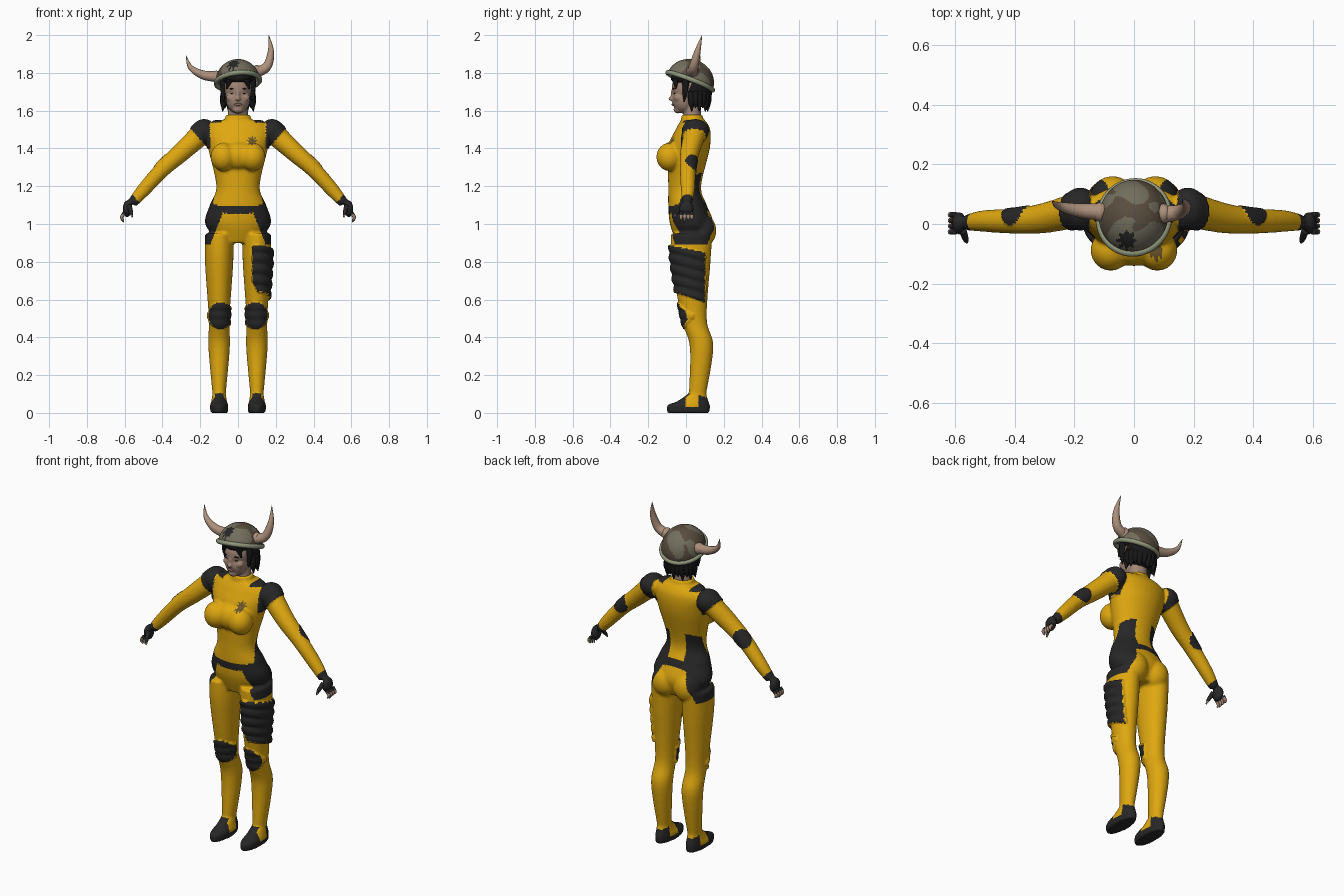
import bpy, bmesh, math
from mathutils import Matrix, Vector, noise

if "Cube" in bpy.data.objects:
    bpy.data.objects.remove(bpy.data.objects["Cube"])


def material(name, *rgb):
    m = bpy.data.materials.new(name)
    m.use_nodes = True
    m.diffuse_color = (*rgb, 1)
    m.node_tree.nodes["Principled BSDF"].inputs["Base Color"].default_value = (*rgb, 1)
    return m


yellow = material("suit yellow", .74, .39, .005)
black = material("pad black", .02, .02, .02)
skin = material("skin", .36, .24, .18)
hair_black = material("hair black", .008, .008, .008)
horn_tan = material("horn tan", .42, .28, .2)
olive = material("helmet olive grey", .17, .155, .11)
brown = material("helmet brown", .1, .075, .05)
sage = material("rim sage", .28, .31, .2)
lip_red = material("lips", .24, .13, .1)
badge_brown = material("badge brown", .16, .1, .025)


def smooth_rows(rows, steps=6):
    """Rounded interpolation through a few rows of four values."""
    rows = [Vector(row) for row in rows]
    padded = [rows[0], *rows, rows[-1]]
    result = []
    for a, b, c, d in zip(padded, padded[1:], padded[2:], padded[3:]):
        for step in range(steps):
            t = step / steps
            result.append(b + ((c - a) * t + (2 * a - 5 * b + 4 * c - d) * t ** 2
                               + (3 * b - a - 3 * c + d) * t ** 3) / 2)
    return result + [rows[-1]]


def bridge(bm, rings):
    """Join rings of equal count and cap both ends."""
    rings = [[bm.verts.new(point) for point in ring] for ring in rings]
    for lower, upper in zip(rings, rings[1:]):
        for i in range(len(lower)):
            bm.faces.new((lower[i - 1], lower[i], upper[i], upper[i - 1]))
    bm.faces.new(rings[0])
    bm.faces.new(rings[-1])


def circle(count):
    turns = [math.tau * i / count for i in range(count)]
    return [(math.cos(turn), math.sin(turn)) for turn in turns]


def stack(bm, x, rows):
    """Level ellipses, each row: height, half width, front y, back y."""
    bridge(bm, [[(x + half * c, (front + back + (back - front) * s) / 2, z) for c, s in circle(32)]
                for z, half, front, back in smooth_rows(rows)])


def tube(bm, *path):
    """Round tube, each entry: x, y, z, radius."""
    path = smooth_rows(path)
    rings = []
    for i, entry in enumerate(path):
        along = (path[min(i + 1, len(path) - 1)] - path[max(i - 1, 0)]).xyz.normalized()
        across = Vector((0, 1, 0)).cross(along).normalized()
        other = along.cross(across)
        radius = max(entry.w, .001)
        rings.append([entry.xyz + (across * c + other * s) * radius for c, s in circle(16)])
    bridge(bm, rings)


def ball(bm, centre, size):
    bmesh.ops.create_uvsphere(bm, u_segments=24, v_segments=16, radius=1,
                              matrix=Matrix.Translation(centre) @ Matrix.Diagonal((*size, 1)))


def mirror(bm):
    """Copy everything so far to the other side."""
    copy = bmesh.ops.duplicate(bm, geom=bm.verts[:] + bm.edges[:] + bm.faces[:])["geom"]
    for item in copy:
        if isinstance(item, bmesh.types.BMVert):
            item.co.x *= -1


def build(name, bm, materials, colour=None, voxel=None, lift=None):
    """Make the object, optionally fused into one skin, padded and coloured by rule."""
    bmesh.ops.recalc_face_normals(bm, faces=bm.faces[:])
    mesh = bpy.data.meshes.new(name)
    bm.to_mesh(mesh)
    bm.free()
    ob = bpy.data.objects.new(name, mesh)
    bpy.context.scene.collection.objects.link(ob)
    if voxel:
        fuse = ob.modifiers.new("fuse", "REMESH")
        fuse.mode, fuse.voxel_size = "VOXEL", voxel
        soften = ob.modifiers.new("soften", "SMOOTH")
        soften.factor, soften.iterations = .5, 8
        graph = bpy.context.evaluated_depsgraph_get()
        mesh = bpy.data.meshes.new_from_object(ob.evaluated_get(graph))
        ob.modifiers.clear()
        ob.data = mesh
    if lift:
        moves = [vertex.normal * lift(vertex.co) for vertex in mesh.vertices]
        for vertex, move in zip(mesh.vertices, moves):
            vertex.co += move
    mesh.materials.clear()
    for m in materials:
        mesh.materials.append(m)
    for face in mesh.polygons:
        face.use_smooth = True
        if colour:
            face.material_index = colour(face.center)


# Regions of the suit
def arm_distance(p):
    return .75 * abs(p.x) - .66 * p.z


def shoulder(p):
    side = abs(p.x)
    return p.z > 1.4 and side > .148 and arm_distance(p) < -.805 or p.z > 1.537 and side > .085


def elbow(p):
    return (Vector((abs(p.x), p.y, p.z)) - Vector((.4, .045, 1.32))).length < .053


def knee(p):
    return p.y < .04 and math.hypot(abs(p.x) - .092, .9 * (p.z - .515)) < .064


def thigh_pad(p):
    inner = .075 + max(0, .7 - p.z) / 2
    return inner < p.x < .25 and p.y < .1 and .62 - .35 * p.y < p.z < .87 - .2 * p.y


def belt(p):
    return abs(p.x) < .25 and 1.065 < p.z - p.y / 10 < 1.105


def hip(p):
    return .89 < p.z < 1.09 and .08 + (1.06 - p.z) * .4 < abs(p.x) < .25


def waist(p):
    return 1.07 < p.z < 1.24 + .4 * p.y and .05 < abs(p.x) < .25 and p.y > (p.z - 1.2) * .4


def shoe(p):
    side_stripe = 0 < p.y < .065 and p.z > .03 and abs(abs(p.x) - .1) > .024
    return p.z < .105 - .3 * max(0, p.y - .03) and not side_stripe


def glove(p):
    return abs(p.x) > .5 and arm_distance(p) > -.344


def jagged(x, z, radius):
    return math.hypot(x, z) < radius * (1 + .3 * math.cos(8 * math.atan2(z, x)))


def suit_colour(p):
    if p.y < 0 and jagged(p.x - .075, p.z - 1.44, .021):
        return 2
    return any(region(p) for region in (shoulder, elbow, knee, thigh_pad, belt, hip, waist, shoe, glove))


def suit_lift(p):
    if thigh_pad(p):
        return .007 + .009 * abs(math.sin((p.z + .3 * p.y) * math.pi / .055))
    if knee(p):
        return .006 + .004 * abs(math.sin(p.z * math.pi / .045))
    return .007 * (shoulder(p) and abs(p.x) > .148) + .004 * elbow(p)


# Suit: legs, shoes, arms and palms mirrored, then the torso, all fused
bm = bmesh.new()
stack(bm, .1, [(.95, .075, -.08, .14), (.8, .075, -.075, .13), (.5, .055, -.025, .11),
               (.35, .057, .02, .145), (.1, .035, .015, .107)])
stack(bm, .1, [(0, .046, -.1, .125), (.04, .048, -.1, .127), (.06, .042, -.05, .12), (.1, .035, .01, .107)])
tube(bm, (.18, .05, 1.49, .06), (.3, .02, 1.38, .051), (.4, .01, 1.29, .043),
     (.5, .01, 1.18, .037), (.56, .005, 1.11, .027))
ball(bm, (.587, .003, 1.08), (.024, .039, .045))
ball(bm, (.18, .05, 1.493), (.058, .066, .056))
ball(bm, (.078, -.088, 1.355), (.068, .069, .075))
ball(bm, (.072, .085, .965), (.078, .076, .088))
mirror(bm)
ball(bm, (0, -.075, 1.36), (.1, .066, .075))
stack(bm, 0, [(.9, .1, -.05, .11), (1, .174, -.085, .145), (1.1, .15, -.094, .11), (1.2, .115, -.094, .08),
              (1.4, .158, -.095, .126), (1.5, .172, -.055, .128), (1.55, .13, -.025, .1)])
stack(bm, 0, [(1.52, .075, -.03, .1), (1.578, .066, -.024, .088)])
build("suit", bm, [yellow, black, badge_brown], suit_colour, .007, suit_lift)

# Bare fingers and thumbs
bm = bmesh.new()
for finger in range(4):
    y = .019 * finger - .026
    tube(bm, (.6, y, 1.06, .01), (.616, y, 1.035, .009), (.605, y, 1.01 + .006 * abs(finger - 1), .003))
tube(bm, (.575, -.02, 1.095, .013), (.565, -.05, 1.06, .01), (.56, -.063, 1.036, .003))
mirror(bm)
build("fingers", bm, [skin, black], lambda p: p.z > 1.05)

# Head and neck
bm = bmesh.new()
ball(bm, (.038, -.04, 1.668), (.026, .025, .022))
mirror(bm)
stack(bm, 0, [(1.54, .055, -.015, .08), (1.66, .05, -.01, .08)])
for centre, size in {
    "skull": ((0, .02, 1.72), (.077, .096, .09)),
    "face": ((0, -.012, 1.658), (.064, .062, .072)),
    "chin": ((0, -.042, 1.606), (.03, .024, .021)),
    "nose bridge": ((0, -.069, 1.685), (.01, .013, .03)),
    "nose tip": ((0, -.078, 1.663), (.014, .017, .011)),
    "brow": ((0, -.054, 1.715), (.05, .018, .012)),
}.values():
    ball(bm, centre, size)
build("head", bm, [skin], voxel=.005)

bm = bmesh.new()
ball(bm, (0, -.069, 1.632), (.021, .007, .007))
build("lips", bm, [lip_red])

bm = bmesh.new()
ball(bm, (.031, -.064, 1.716), (.017, .008, .003))
ball(bm, (.03, -.06, 1.692), (.013, .005, .003))
mirror(bm)
build("brows_and_lashes", bm, [hair_black])

# Hair with sideburns, fringe and ragged ends
bm = bmesh.new()
tube(bm, (.075, 0, 1.77, .02), (.078, -.005, 1.7, .014), (.074, -.01, 1.645, .002))
tube(bm, (.045, -.055, 1.765, .02), (.06, -.055, 1.715, .003))
mirror(bm)
ball(bm, (0, .055, 1.705), (.087, .084, .09))
ball(bm, (0, .014, 1.772), (.088, .094, .042))
for lock in range(13):
    turn = math.pi * (lock / 10 - .1)
    c, s = math.cos(turn), .05 + .065 * math.sin(turn)
    tube(bm, (.07 * c, s, 1.7, .02), (.078 * c, s, 1.65, .019), (.086 * c, s, 1.595 + .02 * (lock % 2), .002))
build("hair", bm, [hair_black])

# Helmet dome and rim, tipped back and to one side
tilt = (Matrix.Translation((0, .022, 1.755)) @ Matrix.Rotation(math.radians(-6), 4, "Y")
        @ Matrix.Rotation(math.radians(-21), 4, "X") @ Matrix.Diagonal((1, 1.09, 1, 1)))


def helmet_colour(p):
    if p.y < .02 and jagged(p.x + .025, p.y + .055, .028):
        return 2
    return noise.noise(p * 14 + Vector((3, 1, 5))) > .12


bm = bmesh.new()
bmesh.ops.create_uvsphere(bm, u_segments=96, v_segments=64, radius=.117)
bmesh.ops.bisect_plane(bm, geom=bm.verts[:] + bm.edges[:] + bm.faces[:], plane_co=(0, 0, 0),
                       plane_no=(0, 0, 1), clear_inner=True)
bm.transform(tilt)
build("helmet_dome", bm, [olive, brown, black], helmet_colour)

bpy.ops.mesh.primitive_torus_add(major_segments=64, major_radius=.116, minor_radius=.013)
rim = bpy.context.object
rim.name = "helmet_rim"
rim.matrix_world = tilt
rim.data.materials.append(sage)
bpy.ops.object.shade_smooth()

# Horns, each with a thicker root
bm = bmesh.new()
ball(bm, (.1, .035, 1.808), (.025, .033, .034))
tube(bm, (.08, .03, 1.8, .03), (.15, .04, 1.83, .025), (.174, .06, 1.91, .017), (.163, .085, 2, .001))
build("left_horn", bm, [horn_tan])
bm = bmesh.new()
ball(bm, (-.115, .04, 1.78), (.025, .032, .032))
tube(bm, (-.09, .04, 1.78, .03), (-.18, .045, 1.788, .024), (-.25, .06, 1.828, .014), (-.275, .077, 1.893, .001))
build("right_horn", bm, [horn_tan])
